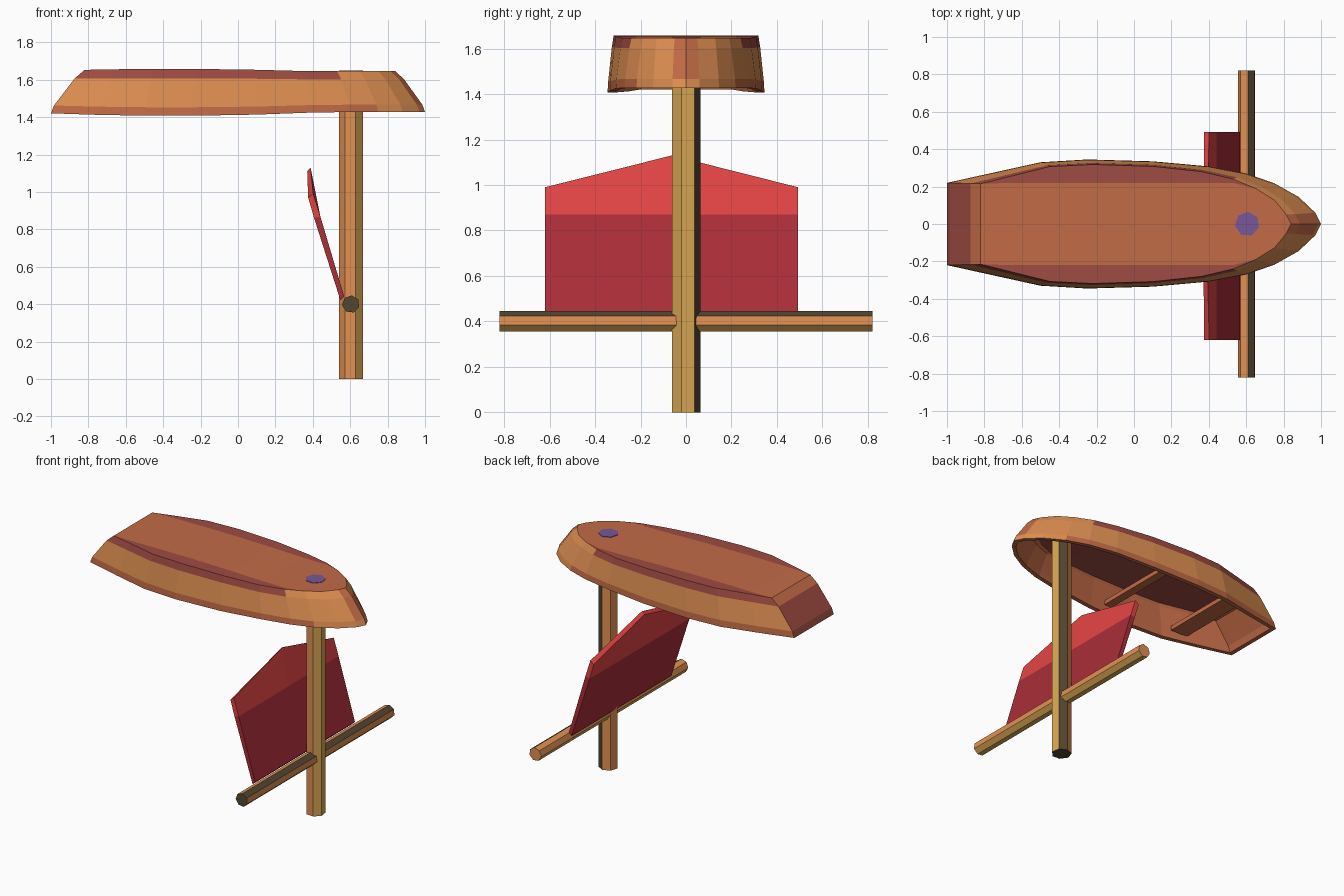
import bpy, bmesh, math

if "Cube" in bpy.data.objects:
    bpy.data.objects.remove(bpy.data.objects["Cube"])


def mat(name, r, g, b):
    m = bpy.data.materials.new(name)
    lin = [((c / 255 + 0.055) / 1.055) ** 2.4 for c in (r, g, b)]
    m.diffuse_color = (*lin, 1)
    m.use_nodes = True
    m.node_tree.nodes["Principled BSDF"].inputs["Base Color"].default_value = m.diffuse_color
    return m


ORANGE = mat("orange wood", 224, 144, 82)
TAN = mat("tan wood", 219, 168, 84)
UMBER = mat("dark umber wood", 84, 70, 48)
RUST = mat("rust wood", 194, 107, 70)
MAROON = mat("maroon wood", 158, 76, 66)
RED = mat("red cloth", 228, 68, 68)
DARK_RED = mat("dark red cloth", 170, 46, 56)
PURPLE = mat("purple", 120, 87, 152)


def finish(name, bm, mats):
    bmesh.ops.remove_doubles(bm, verts=bm.verts, dist=0.0005)
    bmesh.ops.recalc_face_normals(bm, faces=bm.faces)
    me = bpy.data.meshes.new(name)
    bm.to_mesh(me)
    bm.free()
    for m in mats:
        me.materials.append(m)
    ob = bpy.data.objects.new(name, me)
    bpy.context.collection.objects.link(ob)
    return ob


# Upturned hull: half outlines from stern to bow, at the rim and at the flat bottom
RIM = [(-1, .22), (-.75, .275), (-.5, .33), (-.25, .345), (.1, .335), (.4, .308),
       (.6, .27), (.75, .218), (.88, .145), (.97, .06), (1, 0)]
TOP = [(-.82, .215), (-.66, .255), (-.45, .307), (-.22, .318), (.1, .308), (.36, .28),
       (.53, .24), (.65, .19), (.75, .128), (.815, .05), (.84, 0)]
N = len(RIM)


def rim_z(x):
    return 1.407 + .02 * min(1, ((x + .35) / .8) ** 2)


def top_z(x):
    return 1.658 - .012 * min(1, ((x + .35) / .7) ** 2)


def level(height, inward):
    """Half outline at a fraction of the hull height."""
    pts = []
    for (x0, y0), (x1, y1) in zip(RIM, TOP):
        z0, z1 = rim_z(x0), top_z(x1)
        pts.append((x0 + (x1 - x0) * inward, y0 + (y1 - y0) * inward, z0 + (z1 - z0) * height))
    return pts


def shrink(pts, dz=0):
    return [(x * .97, y * .91, z + dz) for x, y, z in pts]


def ring(bm, half):
    full = half + [(x, -y, z) for x, y, z in reversed(half[:-1])]
    return [bm.verts.new(p) for p in full]


def bridge(bm, a, b, rule):
    n = len(a)
    for i in range(n):
        j = (i + 1) % n
        bm.faces.new((a[i], a[j], b[j], b[i])).material_index = rule(i)


def cap(bm, r, index):
    n = len(r)
    for i in range(N - 1):
        quad = [r[i], r[i + 1], r[n - 2 - i], r[n - 1 - i]]
        quad = list(dict.fromkeys(quad))
        bm.faces.new(quad).material_index = index


bm = bmesh.new()
O, R, M = 0, 1, 2
last = 2 * N - 2
bow = (N - 2, N - 1)


def side(i, aft, fore, limit):
    """Colour of a side face: aft part, fore part beyond a given segment."""
    return aft if min(i, last - 1 - i) < limit else fore


base, low, high, top = [level(h, f) for h, f in ((0, 0), (.18, .09), (.8, .7), (1, 1))]
flat = [(x, min(y, .22), z) for x, y, z in top]
rings = [ring(bm, p) for p in (base, low, high, top, flat)]
bridge(bm, rings[0], rings[1], lambda i: M if i == last else side(i, R, O, 7))
bridge(bm, rings[1], rings[2], lambda i: M if i == last else R if i in bow else O)
bridge(bm, rings[2], rings[3], lambda i: R if i in bow + (last,) else side(i, M, O, 6))
bridge(bm, rings[3], rings[4], lambda i: M)
cap(bm, rings[4], R)
# open inside of the hull
inner = [ring(bm, shrink(p, d)) for p, d in ((base, 0), (low, 0), (high, 0), (top, -.03))]
bridge(bm, rings[0], inner[0], lambda i: R)
for a, b in zip(inner, inner[1:]):
    bridge(bm, a, b, lambda i: R)
cap(bm, inner[-1], M)
finish("hull", bm, [ORANGE, RUST, MAROON])

# Benches across the hull
for name, x, w, half_y, z in (("middle_bench", -.04, .06, .312, 1.48),
                              ("stern_bench", -.6, .13, .27, 1.47)):
    bm = bmesh.new()
    bmesh.ops.create_cube(bm, size=1)
    for v in bm.verts:
        v.co = (x + v.co.x * w, v.co.y * 2 * half_y, z + v.co.z * .03)
    finish(name, bm, [RUST])


# Seven-sided poles
def pole(name, point, lo, hi, r, turn, mats, rule, ends):
    bm = bmesh.new()
    rows = []
    for t in (lo, hi):
        rows.append([bm.verts.new(point(r * math.cos(a), r * math.sin(a), t))
                     for a in (math.radians(turn + k * 360 / 7) for k in range(7))])
    bridge(bm, rows[0], rows[1], lambda k: rule(turn + (k + .5) * 360 / 7))
    for row, index in zip(rows, ends):
        bm.faces.new(row).material_index = index
    return finish(name, bm, mats)


MX = .605
WOODS = [ORANGE, TAN, UMBER]


def upright(u, v, t):
    return (MX + u, v, t)


def across(u, v, t):
    return (MX - .002 + u, t, .4 + v)


# one dark face on each pole, tan and orange around it
def mast_colour(a):
    if 45 < a < 75:
        return 2
    return 1 if math.cos(math.radians(a)) > .4 else 0


def yard_colour(a):
    if 45 < a < 75:
        return 2
    return 0 if math.sin(math.radians(a)) > 0 else 1


pole("mast", upright, 0, 1.635, .065, -17.14, WOODS, mast_colour, (2, 2))
pole("yard", across, -.82, .82, .047, -20, WOODS, yard_colour, (2, 0))
pole("mast_foot_plate", upright, 1.641, 1.649, .066, -17.14, [PURPLE], lambda a: 0, (0, 0))

# Sail: three columns and three rows, pointed top, darker below the fold
bm = bmesh.new()
front, back = [], []
for y, peak in ((-.62, 0), (-.062, 1), (.493, 0)):
    rows = [(.548, .568, .42, .44), (.407, .44, .86, .87),
            (.37, .388, 1.11, 1.13) if peak else (.375, .402, .97, .99)]
    back.append([bm.verts.new((xb, y, zb)) for xb, xf, zb, zf in rows])
    front.append([bm.verts.new((xf, y, zf)) for xb, xf, zb, zf in rows])
for j in range(2):
    for s in (front, back):
        for i in range(2):
            bm.faces.new((s[i][j], s[i + 1][j], s[i + 1][j + 1], s[i][j + 1])).material_index = j
    for i in (0, 2):
        bm.faces.new((front[i][j], front[i][j + 1], back[i][j + 1], back[i][j])).material_index = j
for i in range(2):
    for j, m in ((0, 0), (2, 1)):
        bm.faces.new((front[i][j], front[i + 1][j], back[i + 1][j], back[i][j])).material_index = m
finish("sail", bm, [DARK_RED, RED])
